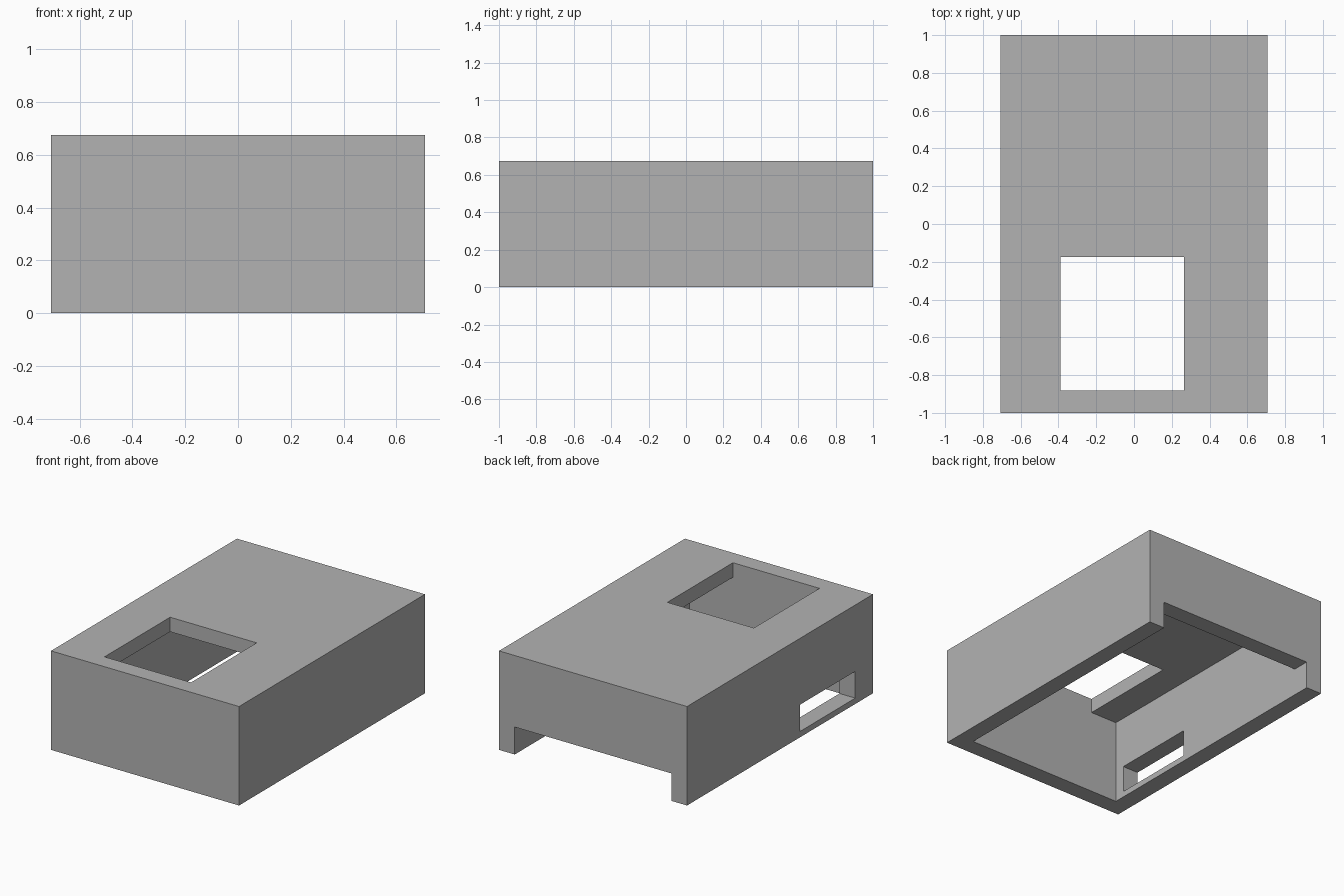
import bpy

cube = bpy.data.objects.get("Cube")
if cube:
    bpy.data.objects.remove(cube, do_unlink=True)

HALF_X, HALF_Y, HEIGHT = 0.708, 1.0, 0.674
WALL, CEILING = 0.118, 0.575
IN_X, IN_Y = HALF_X - WALL, HALF_Y - WALL

grey = bpy.data.materials.new("plain_grey")
grey.use_nodes = True
grey.diffuse_color = (0.45, 0.45, 0.45, 1)
grey.node_tree.nodes["Principled BSDF"].inputs["Base Color"].default_value = grey.diffuse_color


def box(name, x, y, z):
    """Box spanning the given (low, high) ranges."""
    bpy.ops.mesh.primitive_cube_add(size=1)
    ob = bpy.context.object
    ob.name = name
    for v in ob.data.vertices:
        v.co = [lo + (c + 0.5) * (hi - lo) for c, (lo, hi) in zip(v.co, (x, y, z))]
    ob.data.materials.append(grey)
    return ob


def cut(target, name, x, y, z):
    """Cut a box-shaped opening out of the target."""
    cutter = box(name, x, y, z)
    cutter.hide_render = True
    mod = target.modifiers.new(name, 'BOOLEAN')
    mod.operation = 'DIFFERENCE'
    mod.solver = 'EXACT'
    mod.object = cutter
    bpy.context.view_layer.objects.active = target
    bpy.ops.object.modifier_apply(modifier=mod.name)
    bpy.data.objects.remove(cutter, do_unlink=True)


# Outer shell
housing = box("housing", (-HALF_X, HALF_X), (-HALF_Y, HALF_Y), (0, HEIGHT))

# Cavity open at the bottom
cut(housing, "cavity", (-IN_X, IN_X), (-IN_Y, IN_Y), (-0.2, CEILING))
# Wide notch under the back wall
cut(housing, "back_notch", (-IN_X, IN_X), (0.5, 1.2), (-0.2, 0.187))
# Opening in the top, flush with the inner front wall
cut(housing, "top_opening", (-0.388, 0.264), (-IN_Y, -0.176), (0.4, 0.9))
# Slot through one side wall
cut(housing, "side_slot", (-0.9, -0.4), (-0.809, -0.217), (0.04, 0.222))
